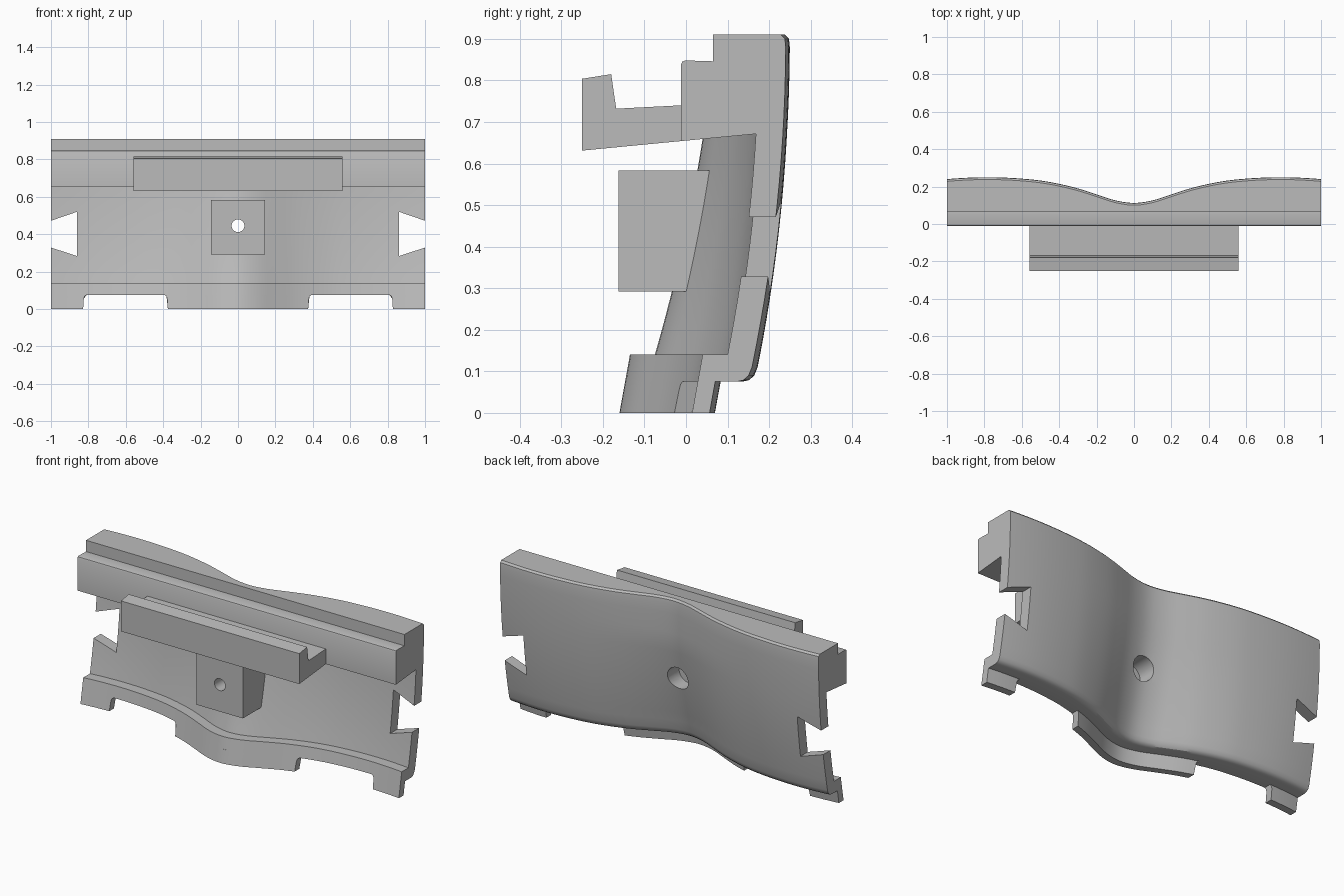
import bpy, bmesh, math

cube = bpy.data.objects.get("Cube")
if cube:
    bpy.data.objects.remove(cube, do_unlink=True)

grey = bpy.data.materials.new("plain_grey")
grey.use_nodes = True
grey.diffuse_color = (0.5, 0.5, 0.5, 1)
grey.node_tree.nodes["Principled BSDF"].inputs["Base Color"].default_value = (0.5, 0.5, 0.5, 1)

# Depth of the central dip at steps of 0.1 from the middle to the end
DIP = [1, 0.89, 0.64, 0.39, 0.2, 0.06, -0.02, -0.065, -0.077, -0.054, 0]
WALL = 0.065
LEDGE = 0.14
SOLE = 0.075


def dip(x):
    """Smooth interpolation of the plan curve, symmetric about the middle."""
    t = min(abs(x), 1) * 10
    i = min(int(t), 9)
    f = t - i
    a, b, c, d = DIP[abs(i - 1)], DIP[i], DIP[i + 1], (DIP + [0.08])[i + 2]
    return b + f / 2 * (c - a + f * (2 * a - 5 * b + 4 * c - d + f * (3 * (b - c) + d - a)))


def back(x, z):
    depth = 0.1275 + 0.091 * max(0, 0.66 - max(z, LEDGE))
    return 0.24 - 0.13 * (0.9 - z) ** 2 - depth * dip(x)


def lip(x, z):
    return back(x, LEDGE) - WALL - 0.06 - 0.18 * (LEDGE - z)


def under(y):
    """Sloping underside of the top rail and tray."""
    return 0.654 + 0.096 * (y + 0.012)


def loft(name, rings):
    bm = bmesh.new()
    rows = [[bm.verts.new(p) for p in ring] for ring in rings]
    n = len(rows[0])
    for a, b in zip(rows, rows[1:]):
        for i in range(n):
            j = (i + 1) % n
            bm.faces.new((a[i], a[j], b[j], b[i]))
    bm.faces.new(rows[0])
    bm.faces.new(rows[-1])
    bmesh.ops.recalc_face_normals(bm, faces=bm.faces)
    mesh = bpy.data.meshes.new(name)
    bm.to_mesh(mesh)
    bm.free()
    mesh.materials.append(grey)
    obj = bpy.data.objects.new(name, mesh)
    bpy.context.collection.objects.link(obj)
    return obj


def prism_x(name, profile, half):
    return loft(name, [[(x, y, z) for y, z in profile] for x in (-half, half)])


def disc(y, r, z=0.445, n=32):
    angles = [2 * math.pi * k / n for k in range(n)]
    return [(r * math.cos(a), y, z + r * math.sin(a)) for a in angles]


def cut(obj, cutters):
    bpy.context.view_layer.objects.active = obj
    for c in cutters:
        mod = obj.modifiers.new("cut", "BOOLEAN")
        mod.operation = "DIFFERENCE"
        mod.solver = "EXACT"
        mod.object = c
        bpy.ops.object.modifier_apply(modifier=mod.name)


def body_section(x):
    pts = [(back(x, SOLE) - 0.03, SOLE), (back(x, 0.08) - 0.014, 0.079),
           (back(x, 0.09) - 0.004, 0.09)]
    pts += [(back(x, z), z) for z in [0.11 + 0.77 * k / 14 for k in range(15)]]
    pts += [(back(x, 0.9) - 0.002, 0.9), (back(x, 0.9) - 0.012, 0.91)]
    # Stepped top rail
    pts += [(0.065, 0.91), (0.065, 0.846), (-0.002, 0.848), (-0.009, 0.845),
            (-0.012, 0.838), (-0.012, under(-0.012))]
    # Front of the curved wall, ledge and lip
    top = under(back(x, 0.66) - WALL)
    for k in range(13):
        z = top + (LEDGE - top) * k / 12
        pts.append((back(x, z) - WALL, z))
    pts += [(lip(x, LEDGE), LEDGE), (lip(x, SOLE), SOLE)]
    return [(x, y, z) for y, z in pts]


parts = []
STEPS = 64
body = loft("curved_panel", [body_section(-1 + 2 * k / STEPS) for k in range(STEPS + 1)])
parts.append(body)


# Feet under the lip, flaring slightly where they meet the panel
def foot(name, left, right, flare_left, flare_right, steps):
    rows = [(SOLE, 1), (0.068, 0.4), (0.055, 0.2), (0, 0)]
    rings = []
    for k in range(steps + 1):
        ring = []
        for side, levels in ((0, rows), (0.042, rows[::-1])):
            for z, f in levels:
                a, b = left - flare_left * f, right + flare_right * f
                x = a + (b - a) * k / steps
                ring.append((x, lip(x, z) + side, z))
        rings.append(ring)
    parts.append(loft(name, rings))


foot("center_foot", -0.375, 0.375, 0.018, 0.018, 32)
foot("left_foot", 0.828, 1, 0.018, 0, 6)
foot("right_foot", -1, -0.828, 0, 0.018, 6)

# Hooked tray on the front of the rail
tray = [(-0.25, under(-0.25)), (-0.25, 0.804), (-0.18, 0.815), (-0.168, 0.732),
        (-0.012, 0.74), (-0.012, under(-0.012))]
parts.append(prism_x("hooked_tray", tray, 0.56))

# Square boss set into the wall
boss = prism_x("square_boss", [(-0.163, 0.292), (-0.163, 0.583), (0.075, 0.583), (0.02, 0.292)], 0.145)
parts.append(boss)

# Dovetail notches at both ends and the stepped screw hole
cutters = []
for side, word in ((1, "left"), (-1, "right")):
    outline = [(0.86, 0.283), (1.02, 0.335), (1.02, 0.465), (0.86, 0.52)]
    cutters.append(loft(word + "_notch_cutter",
                        [[(side * x, y, z) for x, z in outline] for y in (-0.005, 0.4)]))
bore = loft("bore_cutter", [disc(-0.03, 0.065), disc(0.3, 0.065)])
drill = loft("drill_cutter", [disc(-0.3, 0.034), disc(0.3, 0.034)])
cut(body, cutters + [bore])
cut(boss, [bore, drill])
for c in cutters + [bore, drill]:
    bpy.data.objects.remove(c, do_unlink=True)

# Smooth curves with crisp edges
bpy.ops.object.select_all(action="DESELECT")
for obj in parts:
    obj.select_set(True)
bpy.context.view_layer.objects.active = body
bpy.ops.object.shade_smooth_by_angle(angle=math.radians(30))
